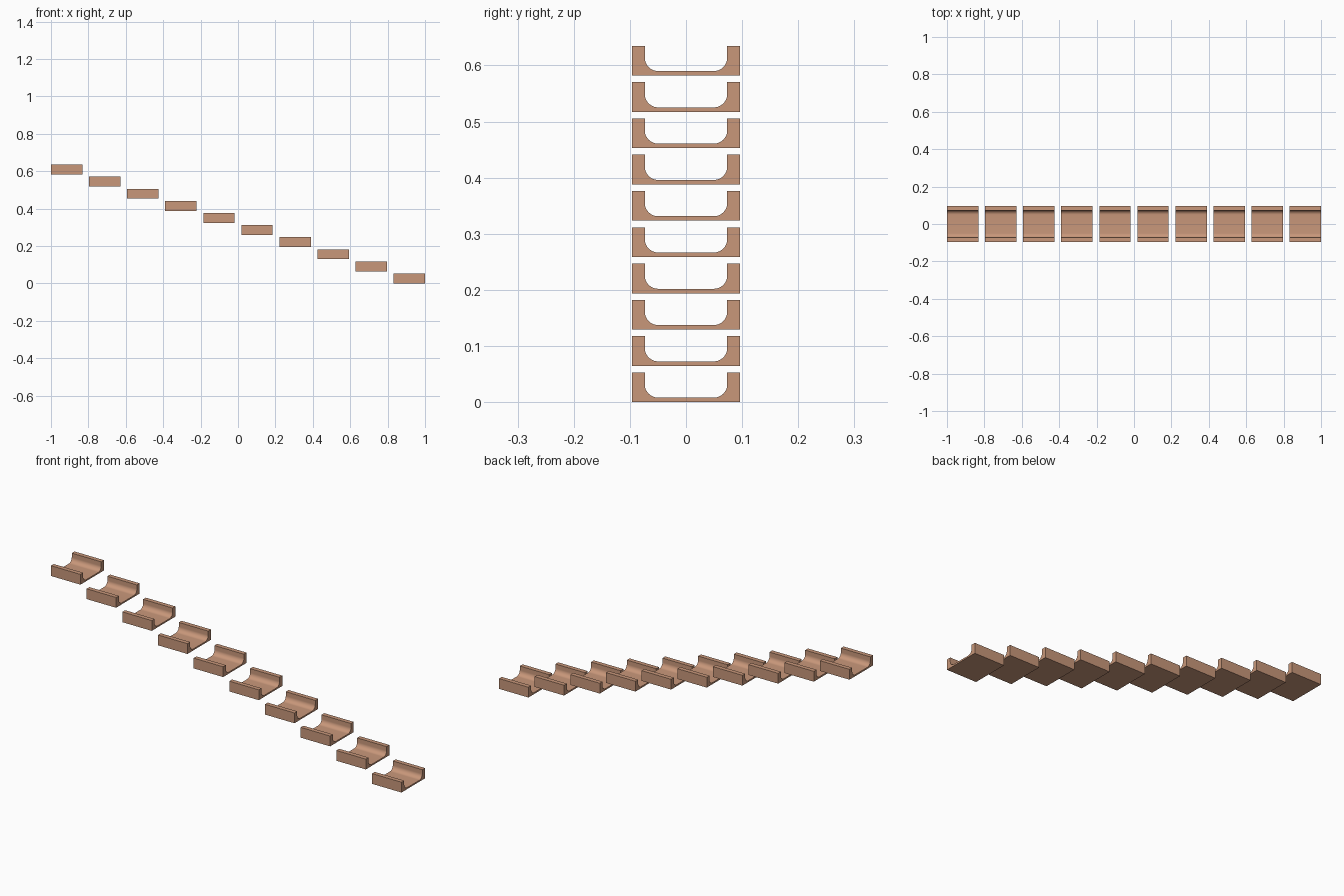
import bpy, bmesh, math

if "Cube" in bpy.data.objects:
    bpy.data.objects.remove(bpy.data.objects["Cube"])

COUNT = 10
LENGTH, HALF_W, HEIGHT = 0.168, 0.096, 0.053
INNER, FLOOR, RADIUS = 0.0735, 0.008, 0.024

wood = bpy.data.materials.new("tan wood")
wood.diffuse_color = (0.58, 0.31, 0.195, 1)
wood.use_nodes = True
wood.node_tree.nodes["Principled BSDF"].inputs["Base Color"].default_value = wood.diffuse_color

# Channel cross-section (y, z): half profile with rounded inner corner, then mirrored
half = [(HALF_W, 0), (HALF_W, HEIGHT), (INNER, HEIGHT)]
for i in range(13):
    a = math.radians(90 * i / 12)
    half.append((INNER - RADIUS + RADIUS * math.cos(a),
                 FLOOR + RADIUS - RADIUS * math.sin(a)))
profile = half + [(-y, z) for y, z in reversed(half)]

# One channel, extruded along x
bm = bmesh.new()
face = bm.faces.new([bm.verts.new((-LENGTH / 2, y, z)) for y, z in profile])
ext = bmesh.ops.extrude_face_region(bm, geom=[face], use_keep_orig=True)
verts = [g for g in ext["geom"] if isinstance(g, bmesh.types.BMVert)]
bmesh.ops.translate(bm, verts=verts, vec=(LENGTH, 0, 0))
bmesh.ops.recalc_face_normals(bm, faces=bm.faces)
mesh = bpy.data.meshes.new("channel")
bm.to_mesh(mesh)
bm.free()
mesh.materials.append(wood)

# Descending row of channels
first = None
for i in range(COUNT):
    ob = bpy.data.objects.new(f"channel_step_{i + 1}", mesh)
    bpy.context.collection.objects.link(ob)
    t = i / (COUNT - 1)
    ob.location = (-(1 - LENGTH / 2) + t * (2 - LENGTH), 0, 0.582 * (1 - t))
    first = first or ob

# Smooth the rounded corners, keep edges sharp (mesh is shared)
bpy.context.view_layer.objects.active = first
first.select_set(True)
bpy.ops.object.shade_smooth_by_angle(angle=math.radians(30))
